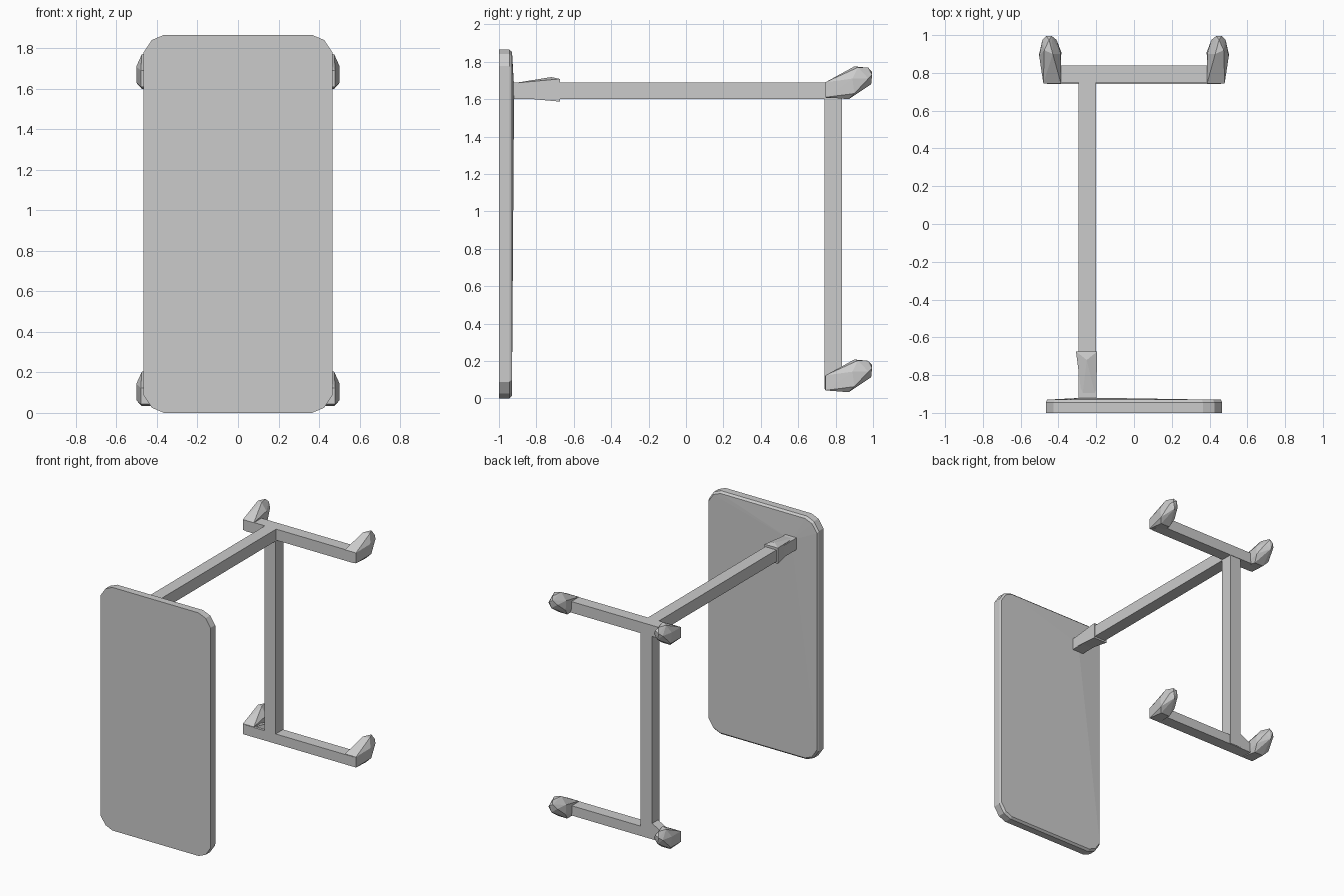
import bpy, bmesh
from math import radians

if "Cube" in bpy.data.objects:
    bpy.data.objects.remove(bpy.data.objects["Cube"])


def hull(name, points):
    """Faceted convex solid around a few points."""
    bm = bmesh.new()
    for p in points:
        bm.verts.new(p)
    res = bmesh.ops.convex_hull(bm, input=bm.verts[:])
    loose = [v for v in bm.verts if not v.link_faces]
    bmesh.ops.delete(bm, geom=loose, context='VERTS')
    bmesh.ops.dissolve_limit(bm, angle_limit=radians(1), verts=bm.verts[:], edges=bm.edges[:])
    bmesh.ops.recalc_face_normals(bm, faces=bm.faces[:])
    mesh = bpy.data.meshes.new(name)
    bm.to_mesh(mesh)
    bm.free()
    obj = bpy.data.objects.new(name, mesh)
    bpy.context.collection.objects.link(obj)
    return obj


def box(name, x, y, z):
    return hull(name, [(a, b, c) for a in x for b in y for c in z])


# upright panel: chamfered outline, back edge slightly inset and bulged
corner = [(0.365, 0.933), (0.425, 0.908), (0.467, 0.845)]
outline = [(sx * x, sz * z) for x, z in corner for sx in (-1, 1) for sz in (-1, 1)]
panel = [(x * s, y, 0.933 + z * s)
         for y, s in ((-1.0, 1.0), (-0.945, 1.0), (-0.93, 0.985)) for x, z in outline]
panel.append((-0.25, -0.919, 1.66))
hull("panel", panel)

# long horizontal arm and its flared collar behind the panel
box("arm", (-0.295, -0.2), (-0.93, 0.78), (1.6, 1.69))
collar = [(x, -0.925, z) for x in (-0.275, -0.2) for z in (1.61, 1.685)]
collar += [(x, -0.675, z) for x in (-0.307, -0.195) for z in (1.587, 1.708)]
collar += [(-0.25, -0.72, 1.718)]
hull("arm_collar", collar)

# rear post and the two crossbars
box("post", (-0.295, -0.2), (0.74, 0.835), (0.05, 1.65))
box("top_crossbar", (-0.46, 0.46), (0.748, 0.838), (1.605, 1.69))
box("bottom_crossbar", (-0.46, 0.46), (0.742, 0.832), (0.045, 0.12))

# small brace from the post foot to the nearer hook
hull("foot_brace", [(x, y, z) for y in (0.76, 0.832)
                    for x, z in ((-0.25, 0.1), (-0.42, 0.1), (-0.25, 0.19))])

# faceted hooks at the four crossbar ends: (x, y, z above bar centre)
hook = [(0.387, 0.745, -0.04), (0.48, 0.745, -0.04), (0.387, 0.745, 0.04), (0.48, 0.745, 0.04),
        (0.4, 0.87, -0.05), (0.475, 0.87, -0.05), (0.502, 0.9, -0.02), (0.502, 0.89, 0.06),
        (0.385, 0.91, 0.0), (0.388, 0.9, 0.07), (0.43, 0.9, 0.125), (0.475, 0.92, 0.12),
        (0.485, 0.975, 0.06), (0.41, 0.975, 0.06), (0.45, 0.975, 0.118),
        (0.435, 0.995, 0.095), (0.465, 0.995, 0.08), (0.45, 0.99, 0.03)]
for level, z0 in (("top", 1.65), ("bottom", 0.083)):
    for side, s in (("left", -1), ("right", 1)):
        hull(f"{level}_{side}_hook", [(s * x, y, z0 + z) for x, y, z in hook])
